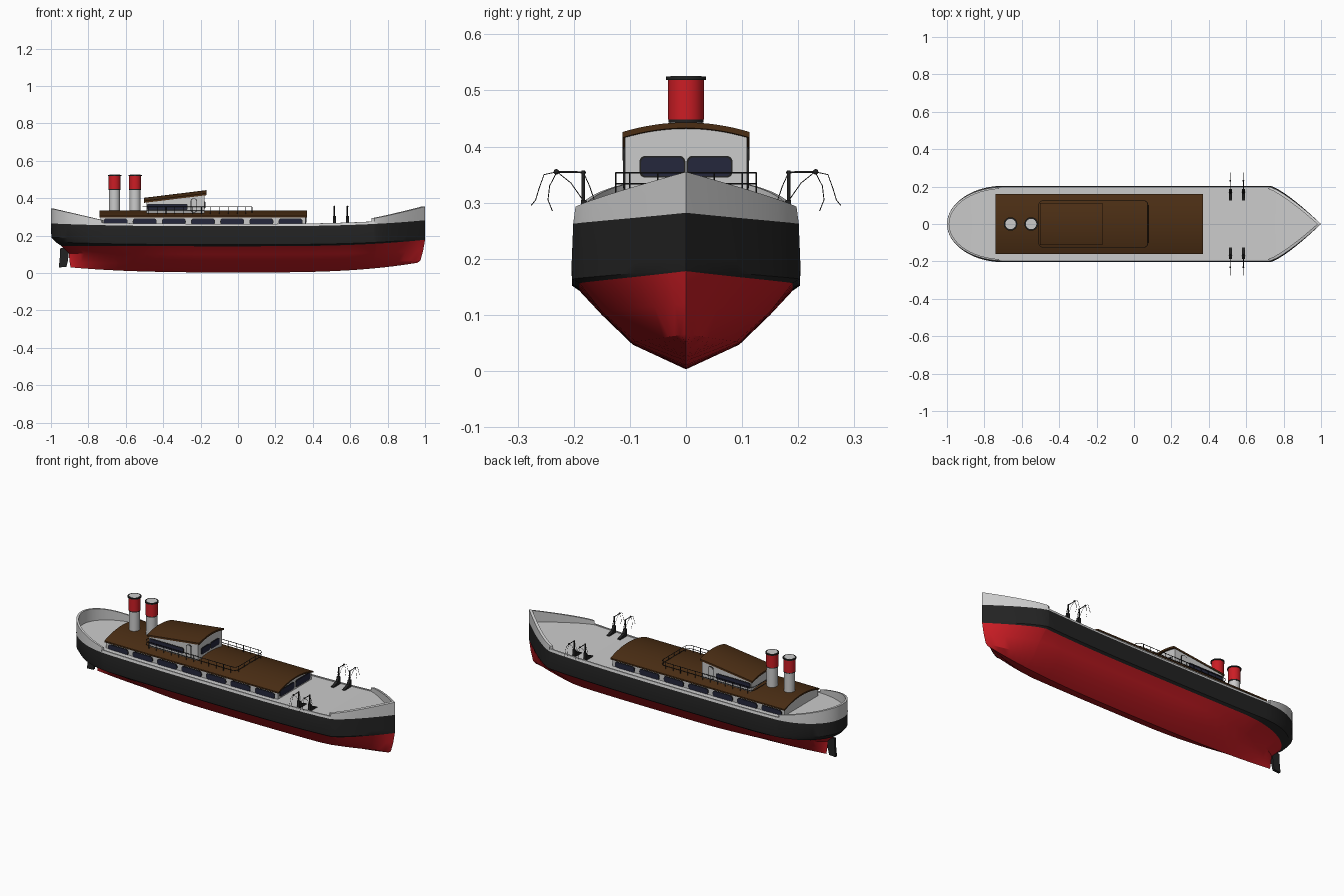
import bpy, bmesh
from math import sin, cos, pi
from mathutils import Vector

if "Cube" in bpy.data.objects:
    bpy.data.objects.remove(bpy.data.objects["Cube"])


def mat(name, c):
    m = bpy.data.materials.new(name)
    m.diffuse_color = (*c, 1)
    m.use_nodes = True
    m.node_tree.nodes["Principled BSDF"].inputs["Base Color"].default_value = m.diffuse_color
    return m


RED = mat("red_paint", (.6, .012, .018))
BLACK = mat("black_paint", (.016, .016, .016))
BROWN = mat("brown_roof", (.07, .027, .007))
NAVY = mat("dark_glass", (.018, .02, .045))


def finish(name, bm, *mats):
    bmesh.ops.remove_doubles(bm, verts=bm.verts, dist=1e-5)
    bmesh.ops.dissolve_degenerate(bm, edges=bm.edges, dist=1e-5)
    bmesh.ops.recalc_face_normals(bm, faces=bm.faces)
    me = bpy.data.meshes.new(name)
    bm.to_mesh(me)
    bm.free()
    for m in mats:
        me.materials.append(m)
    ob = bpy.data.objects.new(name, me)
    bpy.context.collection.objects.link(ob)
    bpy.ops.object.select_all(action='DESELECT')
    ob.select_set(True)
    bpy.context.view_layer.objects.active = ob
    bpy.ops.object.shade_smooth_by_angle(angle=.5)
    return ob


def prism(name, a, b, m=None):
    """Solid between two matching outlines."""
    bm = bmesh.new()
    va, vb = [[bm.verts.new(p) for p in loop] for loop in (a, b)]
    bm.faces.new(va)
    bm.faces.new(vb)
    for i in range(len(va)):
        j = (i + 1) % len(va)
        bm.faces.new((va[i], va[j], vb[j], vb[i]))
    return finish(name, bm, m)


def arch(name, x0, x1, w, e0, e1, camber, base=None, thick=.008, m=None):
    """Cambered house (flat base) or cambered roof slab."""
    ys = [w * (i / 8 - 1) for i in range(17)]

    def ring(x, e):
        z = [e + camber * (1 - (y / w) ** 2) for y in ys]
        low = [(x, y, base if base is not None else k - thick) for y, k in zip(ys, z)]
        return [(x, y, k) for y, k in zip(ys, z)] + low[::-1]
    return prism(name, ring(x0, e0), ring(x1, e1), m)


def rounded(w, h, r, n=5):
    pts = []
    for k, (sx, sy) in enumerate(((1, 1), (-1, 1), (-1, -1), (1, -1))):
        for i in range(n + 1):
            a = (k + i / n) * pi / 2
            pts.append((sx * (w / 2 - r) + r * cos(a), sy * (h / 2 - r) + r * sin(a)))
    return pts


def panel(name, c, w, h, r, d, m, side):
    """Rounded plate on a side wall (side=True) or an end wall."""
    c = Vector(c)
    pts = rounded(w, h, r)
    if side:
        loops = [[c + Vector((u, k, v)) for u, v in pts] for k in (-d, d)]
    else:
        loops = [[c + Vector((k, u, v)) for u, v in pts] for k in (-d, d)]
    return prism(name, *loops, m)


def window(name, c, w, h, r, side):
    panel(name + "_frame", c, w + .006, h + .006, r + .002, .002, BLACK, side)
    panel(name, c, w, h, r, .0035, NAVY, side)


def tubes(name, paths, r, m=BLACK, closed=False):
    cu = bpy.data.curves.new(name, 'CURVE')
    cu.dimensions = '3D'
    cu.bevel_depth = r
    cu.bevel_resolution = 1
    cu.use_fill_caps = True
    for p in paths:
        s = cu.splines.new('POLY')
        s.points.add(len(p) - 1)
        for q, v in zip(s.points, p):
            q.co = (*v, 1)
        s.use_cyclic_u = closed
    cu.materials.append(m)
    ob = bpy.data.objects.new(name, cu)
    bpy.context.collection.objects.link(ob)


def cyl(name, x, z0, z1, r, m=None):
    ring = [(x + r * cos(i * pi / 16), r * sin(i * pi / 16)) for i in range(32)]
    prism(name, [(*p, z0) for p in ring], [(*p, z1) for p in ring], m)


# Hull: levels from keel up the side, over the bulwark and in across the deck
def sheer(x, mid, bow, stern):
    return mid + ((bow if x > 0 else stern) - mid) * abs(x) ** 3


def top(x):
    if x >= .73:
        return .293 + .062 * ((x - .73) / .27) ** 1.1
    if x <= -.73:
        return .283 + .062 * (-.73 - x) / .27
    return sheer(x, .25, .282, .265) + .013


def deck(x):
    return sheer(x, .25, .282, .265) + .008


def line(*z):
    return lambda x: sheer(x, *z)


# stern x, bow x, half beam, stern run start, stern fullness, bow run start, height, slot
LEVELS = [
    (-.895, .96, 0, -.7, .5, .7, line(.003, .055, .03), 0),
    (-.9, .975, .095, -.2, 1, .62, line(.047, .066, .06), 0),
    (-.905, .99, .15, -.35, .8, .68, line(.1, .12, .105), 0),
    (-.945, 1, .19, -.6, .55, .73, line(.143, .178, .145), 1),
    (-.975, 1, .203, -.7, .5, .73, line(.152, .183, .165), 1),
    (-.998, 1, .204, -.7, .5, .73, line(.18, .2, .19), 1),
    (-1, 1, .201, -.7, .5, .73, line(.25, .282, .265), 2),
    (-1, 1, .197, -.7, .5, .73, top, 2),
    (-.988, .98, .189, -.7, .5, .73, top, 2),
    (-.988, .98, .189, -.7, .5, .73, deck, 2),
    (-.988, .98, 0, -.7, .5, .73, deck, 2)]
XS = [-.7 - .3 * sin((1 - i / 14) * pi / 2) for i in range(15)] + [-.7301, -.7299]
XS += [-.7 + i * .0715 for i in range(1, 20)] + [.7299, .7301]
XS = sorted(XS + [.73 + .27 * i / 8 for i in range(1, 9)])


def hull_point(x, lev, s):
    xs, xe, w, a, e, b, z, _ = lev
    if x < a:
        w *= max(0, 1 - ((a - x) / (a + 1)) ** 2) ** e
    elif x > b:
        w *= 1 - ((x - b) / (1 - b)) ** 1.25
    return (xs + (x + 1) / 2 * (xe - xs), s * w, z(x))


bm = bmesh.new()
for s in (1, -1):
    g = [[bm.verts.new(hull_point(x, lv, s)) for x in XS] for lv in LEVELS]
    for k in range(len(LEVELS) - 1):
        for i in range(len(XS) - 1):
            f = bm.faces.new((g[k][i], g[k][i + 1], g[k + 1][i + 1], g[k + 1][i]))
            f.material_index = LEVELS[k][7]
finish("hull", bm, RED, BLACK, None)

# Rudder
blade = [(-.958, .03), (-.918, .032), (-.908, .07), (-.905, .135), (-.95, .135), (-.953, .08)]
prism("rudder", [(x, -.007, z) for x, z in blade], [(x, .007, z) for x, z in blade], BLACK)

# Main deckhouse with side and end windows
arch("deckhouse", -.735, .362, .154, .3, .3, .028, base=.245)
arch("deckhouse_roof", -.74, .37, .16, .305, .305, .029, m=BROWN)
for s in (-1, 1):
    for i in range(7):
        window("deckhouse_window", (-.655 + .156 * i, s * .154, .274), .122, .03, .013, True)
    window("deckhouse_front_window", (.362, s * .072, .287), .128, .036, .012, False)

# Wheelhouse with sloping roof
arch("wheelhouse", -.49, -.178, .109, .378, .417, .017, base=.3)
arch("wheelhouse_roof", -.502, -.168, .113, .385, .426, .017, thick=.01, m=BROWN)
for s in (-1, 1):
    window("wheelhouse_side_window", (-.378, s * .109, .353), .212, .028, .006, True)
    panel("door_frame", (-.236, s * .109, .361), .034, .076, .014, .002, BLACK, True)
    panel("door", (-.236, s * .109, .361), .027, .069, .011, .0035, None, True)
    window("wheelhouse_front_window", (-.178, s * .042, .364), .076, .033, .009, False)

# Railing around the upper deck
loop = [(-.2175 + u, v) for u, v in rounded(.585, .25, .025)]
for z in (.353, .334):
    tubes("rail", [[(x, y, z) for x, y in loop]], .0016, closed=True)
posts = [(-.48 + .0475 * i, s * .125) for i in range(12) for s in (-1, 1)]
posts += [(.075, y) for y in (-.1, -.05, 0, .05, .1)]
tubes("rail_posts", [[(x, y, .31), (x, y, .353)] for x, y in posts], .0016)

# Funnels
for x in (-.66, -.55):
    cyl("funnel_base", x, .315, .447, .029)
    cyl("funnel_collar", x, .443, .448, .0315, BLACK)
    cyl("funnel_band", x, .448, .52, .032, RED)
    cyl("funnel_cap", x, .519, .525, .036, BLACK)
    cyl("funnel_mouth", x, .524, .526, .028)

# Boat davits on the foredeck
for s in (-1, 1):
    for x in (.515, .585):
        foot = [(.125, .255), (.187, .255), (.187, .305), (.178, .305), (.165, .283), (.125, .268)]
        prism("davit_foot", [(x - .008, s * y, z) for y, z in foot],
              [(x + .008, s * y, z) for y, z in foot], BLACK)
        tubes("davit_post", [[(x, s * .183, .26), (x, s * .183, .357)]], .0038)
        tubes("davit_arm", [[(x, s * .178, .354), (x, s * .232, .355)]], .002)
        tubes("davit_stays", [[(x, s * y, z) for y, z in p] for p in (
            [(.183, .354), (.172, .33), (.16, .295)],
            [(.184, .305), (.205, .335), (.23, .355)],
            [(.23, .355), (.253, .35), (.262, .325), (.268, .305), (.276, .295)],
            [(.23, .355), (.243, .33), (.246, .305), (.238, .285)])], .0009)
        bm = bmesh.new()
        bmesh.ops.create_icosphere(bm, subdivisions=2, radius=.005)
        finish("davit_block", bm, BLACK).location = (x, s * .231, .355)
